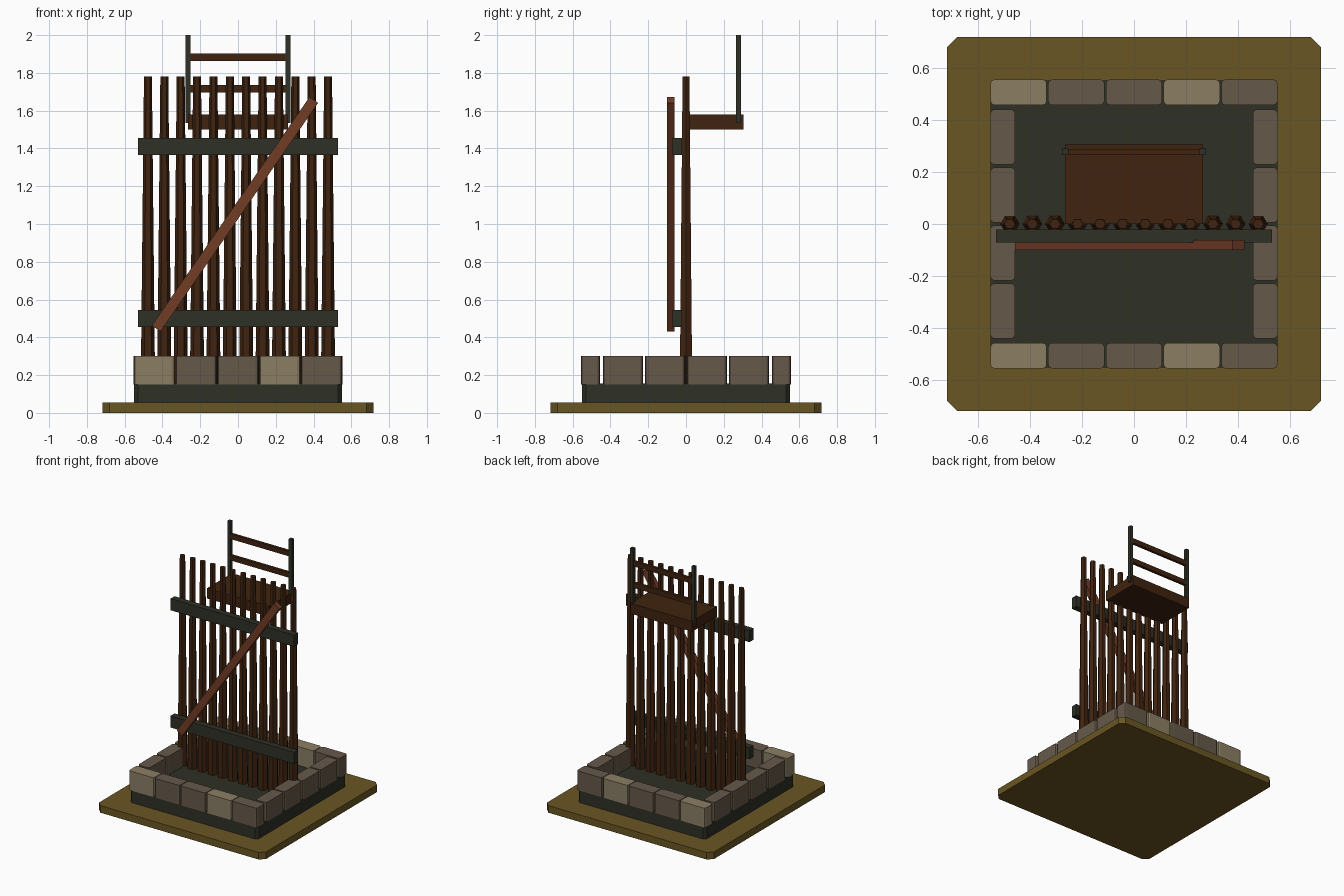
import bpy, bmesh, math
from mathutils import Matrix

if "Cube" in bpy.data.objects:
    bpy.data.objects.remove(bpy.data.objects["Cube"])


def material(name, rgb):
    m = bpy.data.materials.new(name)
    lin = [((c / 255 + 0.055) / 1.055) ** 2.4 for c in rgb]
    m.diffuse_color = (*lin, 1)
    m.use_nodes = True
    m.node_tree.nodes["Principled BSDF"].inputs["Base Color"].default_value = m.diffuse_color
    return m


SAND = material("ochre ground", (106, 86, 35))
DARK = material("dark grey green", (46, 48, 38))
STONE = material("brown stone", (102, 89, 74))
PALE = material("pale stone", (139, 126, 100))
WOOD = material("dark wood", (64, 35, 15))
BRACE = material("red wood", (113, 61, 38))


def finish(bm, name, mat):
    bmesh.ops.recalc_face_normals(bm, faces=bm.faces)
    me = bpy.data.meshes.new(name)
    bm.to_mesh(me)
    bm.free()
    me.materials.append(mat)
    ob = bpy.data.objects.new(name, me)
    bpy.context.collection.objects.link(ob)
    return ob


def box(name, mat, x, y, z, chamfer=0, segments=1):
    """Box from (min, max) ranges, with optional bevel on the upright edges."""
    bm = bmesh.new()
    bmesh.ops.create_cube(bm, size=1)
    for v in bm.verts:
        v.co = [r[0] + (c + 0.5) * (r[1] - r[0]) for c, r in zip(v.co, (x, y, z))]
    if chamfer:
        upright = [e for e in bm.edges
                   if abs(e.verts[0].co.z - e.verts[1].co.z) > 1e-4]
        bmesh.ops.bevel(bm, geom=upright, offset=chamfer, segments=segments,
                        profile=0.5, affect='EDGES')
    return finish(bm, name, mat)


def pole(name, x, z0, z1, r0, r1):
    """Tapered six-sided pole with corners pointing along x."""
    bm = bmesh.new()
    rings = [[bm.verts.new((x + r * math.cos(i * math.pi / 3),
                            r * math.sin(i * math.pi / 3), z)) for i in range(6)]
             for z, r in ((z0, r0), (z1, r1))]
    for ring in rings:
        bm.faces.new(ring)
    for i in range(6):
        j = (i + 1) % 6
        bm.faces.new((rings[0][i], rings[0][j], rings[1][j], rings[1][i]))
    return finish(bm, name, WOOD)


# Ground plate and dark foundation
box("ground_plate", SAND, (-.717, .717), (-.717, .717), (0, .055), .037)
box("foundation", DARK, (-.55, .55), (-.55, .55), (.05, .155), .02)

# Stone curb: five stones front and back, four on each side
for s, label in ((-1, "front"), (1, "back")):
    y = sorted((s * .456, s * .555))
    for i in range(5):
        cx = (i - 2) * .2215
        box(f"{label}_stone_{i + 1}", PALE if i in (0, 3) else STONE,
            (cx - .108, cx + .108), y, (.15, .30), .016, 2)
for s, label in ((-1, "left"), (1, "right")):
    x = sorted((s * .456, s * .552))
    for i in range(4):
        cy = (i - 1.5) * .2225
        box(f"{label}_stone_{i + 1}", STONE,
            x, (cy - .106, cy + .106), (.15, .30), .016, 2)

# Row of tapered poles
for i in range(12):
    pole(f"pole_{i + 1}", (i - 5.5) * .0867, .14, 1.78, .038, .021)

# Cross rails
for label, z in (("lower", .5), ("upper", 1.41)):
    box(f"{label}_rail", DARK, (-.53, .53), (-.071, -.022), (z - .045, z + .045))

# Diagonal brace
brace = box("diagonal_brace", BRACE, (-.735, .735), (-.019, .019), (-.0275, .0275))
brace.data.transform(Matrix.Translation((-.016, -.081, 1.052))
                     @ Matrix.Rotation(-math.radians(55.4), 4, 'Y'))

# Lookout platform with a railing at the back
box("platform", WOOD, (-.265, .265), (0, .305), (1.5, 1.58))
for s, label in ((-1, "left"), (1, "right")):
    box(f"{label}_railing_post", DARK, (s * .264 - .013, s * .264 + .013),
        (.264, .290), (1.535, 2))
for label, z in (("lower", 1.717), ("upper", 1.883)):
    box(f"{label}_railing_bar", WOOD, (-.26, .26), (.267, .288), (z - .02, z + .02))
